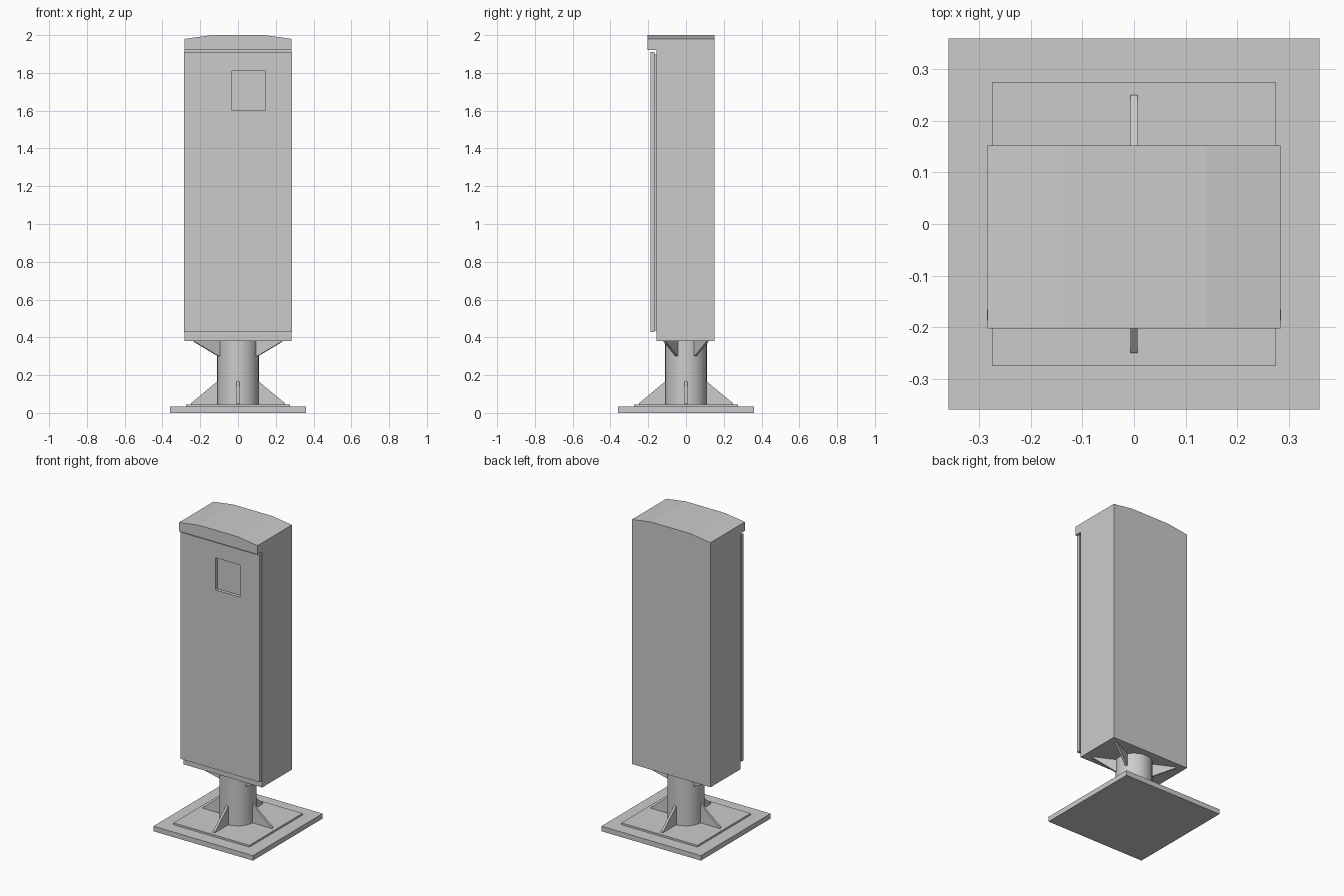
import bpy, bmesh, math
from mathutils import Matrix

if "Cube" in bpy.data.objects:
    bpy.data.objects.remove(bpy.data.objects["Cube"])


def finish(name, bm, bevel=0.0):
    bmesh.ops.remove_doubles(bm, verts=bm.verts, dist=1e-5)
    bmesh.ops.recalc_face_normals(bm, faces=bm.faces)
    me = bpy.data.meshes.new(name)
    bm.to_mesh(me)
    bm.free()
    ob = bpy.data.objects.new(name, me)
    bpy.context.collection.objects.link(ob)
    if bevel:
        mod = ob.modifiers.new("edge_softening", 'BEVEL')
        mod.width = bevel
        mod.segments = 2
    return ob


def smooth(ob):
    bpy.ops.object.select_all(action='DESELECT')
    ob.select_set(True)
    bpy.context.view_layer.objects.active = ob
    bpy.ops.object.shade_smooth_by_angle(angle=math.radians(35))


def box(name, x0, x1, y0, y1, z0, z1, bevel=0.0):
    bm = bmesh.new()
    m = Matrix.Translation(((x0 + x1) / 2, (y0 + y1) / 2, (z0 + z1) / 2)) @ \
        Matrix.Diagonal((x1 - x0, y1 - y0, z1 - z0, 1))
    bmesh.ops.create_cube(bm, size=1, matrix=m)
    return finish(name, bm, bevel)


def prism(name, profile, y0, y1, angle=0.0):
    """Extrude an x-z outline along y, then turn it about the z axis."""
    bm = bmesh.new()
    face = bm.faces.new([bm.verts.new((x, y0, z)) for x, z in profile])
    ext = bmesh.ops.extrude_face_region(bm, geom=[face])
    moved = [g for g in ext["geom"] if isinstance(g, bmesh.types.BMVert)]
    bmesh.ops.translate(bm, verts=moved, vec=(0, y1 - y0, 0))
    bmesh.ops.rotate(bm, verts=bm.verts, cent=(0, 0, 0),
                     matrix=Matrix.Rotation(angle, 3, 'Z'))
    return finish(name, bm)


def window_panel(name, xs, zs, y_front, y_back):
    """Flat panel with an opening in the middle cell of a 3 x 3 grid."""
    bm = bmesh.new()
    v = [[bm.verts.new((x, y_front, z)) for x in xs] for z in zs]
    for i in range(3):
        for j in range(3):
            if (i, j) != (1, 1):
                bm.faces.new((v[i][j], v[i][j + 1], v[i + 1][j + 1], v[i + 1][j]))
    ext = bmesh.ops.extrude_face_region(bm, geom=bm.faces[:], use_keep_orig=True)
    moved = [g for g in ext["geom"] if isinstance(g, bmesh.types.BMVert)]
    bmesh.ops.translate(bm, verts=moved, vec=(0, y_back - y_front, 0))
    return finish(name, bm)


# Stepped square foot
box("base_plate", -0.36, 0.36, -0.36, 0.36, 0, 0.033)
box("upper_base_plate", -0.275, 0.275, -0.275, 0.275, 0.033, 0.045)

# Round column
bm = bmesh.new()
bmesh.ops.create_cone(bm, cap_ends=True, segments=32, radius1=0.11, radius2=0.11,
                      depth=0.336, matrix=Matrix.Translation((0, 0, 0.213)))
smooth(finish("column", bm))

# Foot gussets, on the axes
for i in range(4):
    prism(f"foot_gusset_{i + 1}",
          [(0.1, 0.045), (0.25, 0.045), (0.25, 0.05), (0.112, 0.165), (0.1, 0.165)],
          -0.007, 0.007, i * math.pi / 2)

# Cabinet gussets, pointing at the cabinet corners
a = math.radians(26)
for i, ang in enumerate((a, math.pi - a, math.pi + a, -a)):
    prism(f"cabinet_gusset_{i + 1}",
          [(0.1, 0.381), (0.26, 0.381), (0.255, 0.375), (0.115, 0.3), (0.1, 0.3)],
          -0.007, 0.007, ang)

# Cabinet with roof, including the front overhang
W = 0.284
roof = [(W, 1.98), (0.14, 2.0), (-0.14, 2.0), (-W, 1.98)]
prism("cabinet", [(-W, 0.38), (W, 0.38)] + roof, -0.156, 0.152)
prism("roof_overhang", [(-W, 1.922), (W, 1.922)] + roof, -0.203, -0.156)

# Door with window opening, and the seal behind it
box("door_seal", -0.275, 0.275, -0.166, -0.156, 0.435, 1.897)
window_panel("door", (-0.285, -0.032, 0.146, 0.285), (0.427, 1.6, 1.81, 1.91),
             -0.187, -0.166)
